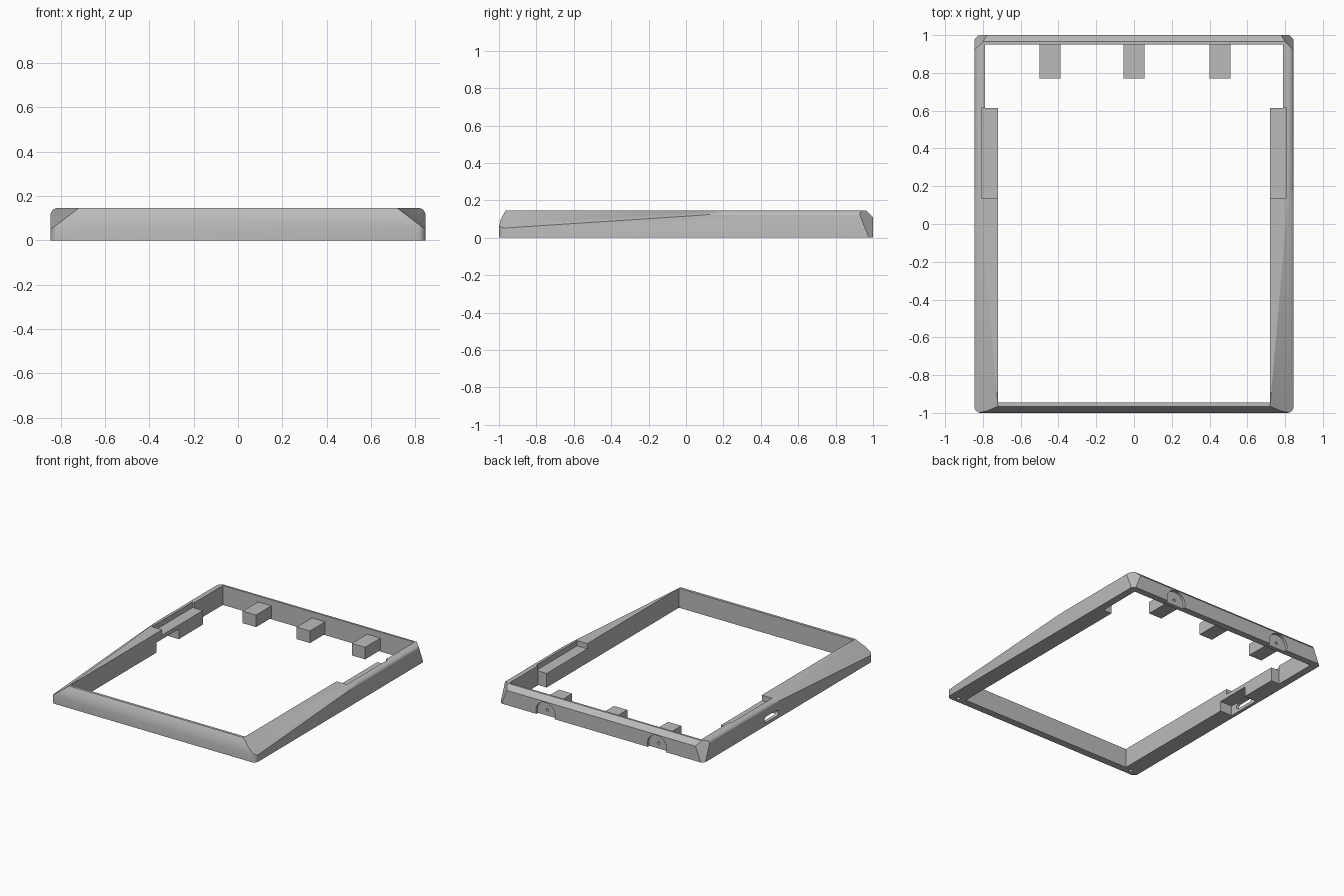
import bpy, bmesh, math
from mathutils import Vector, Matrix

cube = bpy.data.objects.get("Cube")
if cube:
    bpy.data.objects.remove(cube, do_unlink=True)

W, L, H = 0.845, 1.0, 0.145     # half width, half length, height

grey = bpy.data.materials.new("light grey plastic")
grey.use_nodes = True
colour = (0.5, 0.5, 0.5, 1)
grey.diffuse_color = colour
grey.node_tree.nodes["Principled BSDF"].inputs["Base Color"].default_value = colour


def finish(name, bm):
    bmesh.ops.recalc_face_normals(bm, faces=bm.faces)
    mesh = bpy.data.meshes.new(name)
    bm.to_mesh(mesh)
    bm.free()
    mesh.materials.append(grey)
    obj = bpy.data.objects.new(name, mesh)
    bpy.context.collection.objects.link(obj)
    return obj


def box_mesh(lo, hi):
    bm = bmesh.new()
    lo, hi = Vector(lo), Vector(hi)
    m = Matrix.Translation((lo + hi) / 2) @ Matrix.Diagonal((*(hi - lo), 1))
    bmesh.ops.create_cube(bm, size=1, matrix=m)
    return bm


def box(name, lo, hi):
    return finish(name, box_mesh(lo, hi))


def cylinder(name, centre, radius, depth, axis, segments=32):
    bm = bmesh.new()
    turn = Vector((0, 0, 1)).rotation_difference(Vector(axis)).to_matrix().to_4x4()
    bmesh.ops.create_cone(bm, cap_ends=True, segments=segments, radius1=radius,
                          radius2=radius, depth=depth,
                          matrix=Matrix.Translation(centre) @ turn)
    return finish(name, bm)


def slice_off(bm, point, normal):
    """Remove everything on the normal side of a plane and cap the cut."""
    geom = bm.verts[:] + bm.edges[:] + bm.faces[:]
    cut = bmesh.ops.bisect_plane(bm, geom=geom, plane_co=point, dist=1e-5,
                                 plane_no=Vector(normal).normalized(), clear_outer=True)
    edges = [e for e in cut["geom_cut"] if isinstance(e, bmesh.types.BMEdge) and e.is_boundary]
    if edges:
        bmesh.ops.contextual_create(bm, geom=edges)


def cut_out(obj, cutter):
    cutter.hide_render = True
    mod = obj.modifiers.new("cut", "BOOLEAN")
    mod.operation, mod.solver, mod.object = "DIFFERENCE", "EXACT", cutter
    bpy.context.view_layer.objects.active = obj
    bpy.ops.object.modifier_apply(modifier=mod.name)
    bpy.data.objects.remove(cutter, do_unlink=True)


# Outer shell of the frame
bm = box_mesh((-W, -L, 0), (W, L, H))
for s in (-1, 1):
    for a in (18, 36, 54, 72):
        c, n = math.cos(math.radians(a)), math.sin(math.radians(a))
        # rounded top side edges and upright front corners
        slice_off(bm, (s * (W - 0.03 + 0.03 * c), 0, H - 0.03 + 0.03 * n), (s * c, 0, n))
        slice_off(bm, (s * (W - 0.035 + 0.035 * c), -L + 0.035 - 0.035 * n, 0), (s * c, -n, 0))
    # angled rear corner
    slice_off(bm, (s * 0.8, 0.965, H), (s, 1, 0.4))
    # long tapering facet on the front half of the side
    a, b, c = Vector((s * 0.72, -0.965, H)), Vector((s * 0.805, 0, H)), Vector((s * W, -L, 0.05))
    n = (b - a).cross(c - a)
    slice_off(bm, a, n if n.z > 0 else -n)
# curved front face and rear chamfer
slice_off(bm, (0, -L, 0.06), (0, -0.04, 0.01))
slice_off(bm, (0, -0.965, H), (0, -0.045, 0.025))
slice_off(bm, (0, 0.965, H), (0, 1, 1))
frame = finish("frame", bm)

# Opening, narrow at the front and wide at the rear, with side ledges
cut_out(frame, box("opening", (-0.72, -0.945, -0.1), (0.72, 0.8, 0.3)))
cut_out(frame, box("rear_opening", (-0.79, 0.615, -0.1), (0.79, 0.95, 0.3)))
for s in (-1, 1):
    x = sorted((s * 0.7, s * 0.805))
    cut_out(frame, box("ledge_cut", (x[0], 0.135, 0.105), (x[1], 0.616, 0.3)))
    cut_out(frame, cylinder("foot_hole", (s * 0.775, -0.96, 0), 0.014, 0.06, (0, 0, 1), 16))
    # half round recess and screw hole on the back
    cut_out(frame, cylinder("recess", (s * 0.46, L, 0.025), 0.08, 0.04, (0, 1, 0)))
    cut_out(frame, cylinder("screw_hole", (s * 0.46, 0.97, 0.04), 0.01, 0.03, (0, 1, 0), 16))

# Connector pocket with a rounded slot through the right wall
cut_out(frame, box("pocket", (-0.82, 0.07, -0.1), (-0.7, 0.33, 0.075)))
bm = box_mesh((-0.9, 0.12, 0.023), (-0.8, 0.28, 0.067))
slot = finish("slot", bm)
mod = slot.modifiers.new("round", "BEVEL")
mod.width, mod.segments, mod.limit_method = 0.0215, 5, "WEIGHT"
weights = slot.data.attributes.new("bevel_weight_edge", "FLOAT", "EDGE")
for e in slot.data.edges:
    p, q = (slot.data.vertices[i].co for i in e.vertices)
    weights.data[e.index].value = 1.0 if abs(p.x - q.x) > 0.05 else 0.0
cut_out(frame, slot)

# Mounting blocks along the back wall
blocks = [box("rear_block_" + side, (x - 0.055, 0.77, 0.01), (x + 0.055, 0.952, 0.1))
          for side, x in (("right", -0.445), ("middle", 0), ("left", 0.455))]

bpy.ops.object.select_all(action="DESELECT")
for obj in [frame] + blocks:
    obj.select_set(True)
bpy.context.view_layer.objects.active = frame
bpy.ops.object.shade_smooth_by_angle(angle=math.radians(25))
